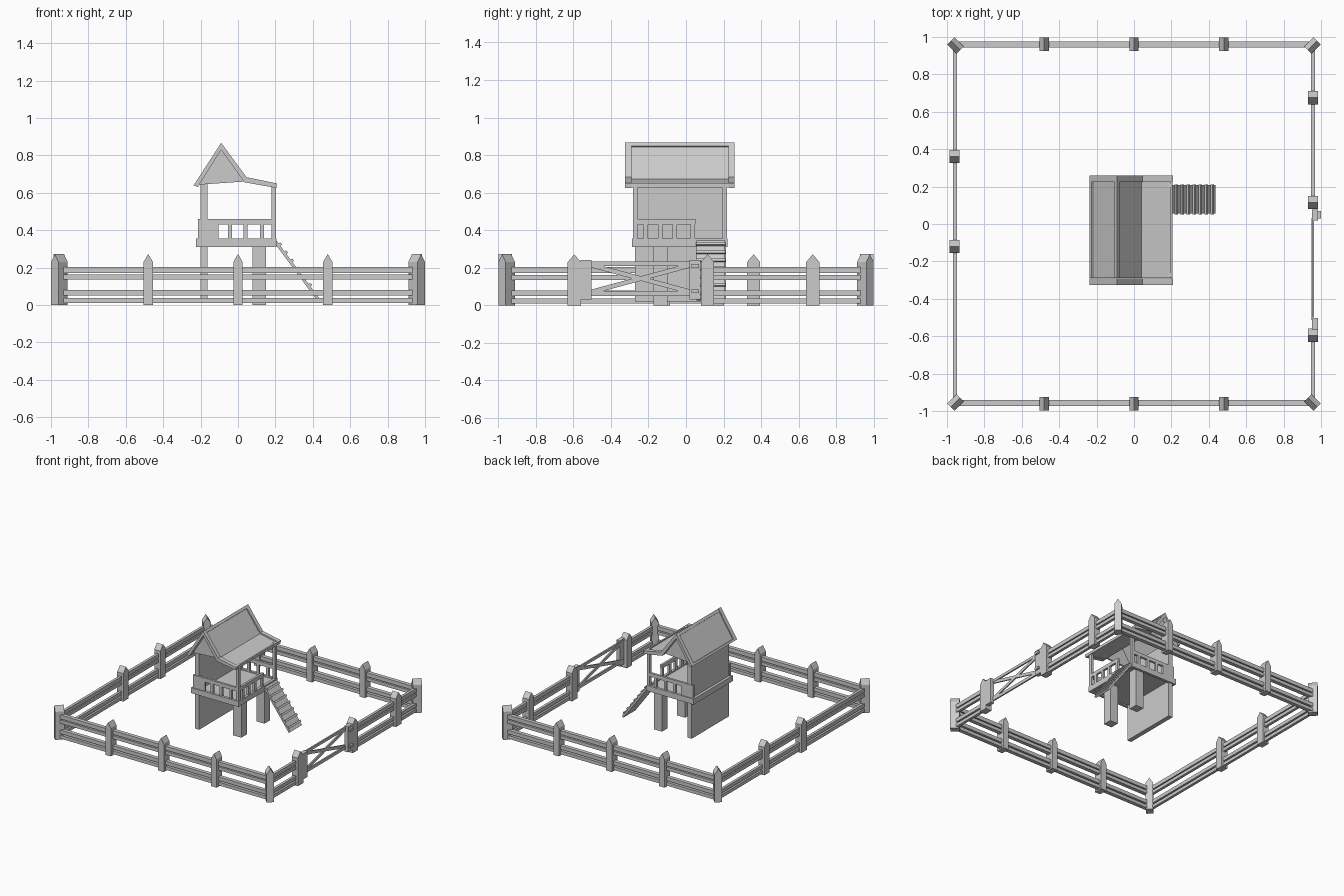
import bpy, bmesh
from math import radians, atan2, hypot
from mathutils import Matrix, Vector

if "Cube" in bpy.data.objects:
    bpy.data.objects.remove(bpy.data.objects["Cube"])


def finish(name, bm, matrix=None):
    bmesh.ops.recalc_face_normals(bm, faces=bm.faces)
    mesh = bpy.data.meshes.new(name)
    bm.to_mesh(mesh)
    bm.free()
    ob = bpy.data.objects.new(name, mesh)
    bpy.context.collection.objects.link(ob)
    if matrix:
        ob.matrix_world = matrix
    return ob


def prism(name, pts, y0, y1, matrix=None):
    """Extrude an x-z profile along y."""
    bm = bmesh.new()
    face = bm.faces.new([bm.verts.new((x, y0, z)) for x, z in pts])
    ext = bmesh.ops.extrude_face_region(bm, geom=[face])
    verts = [v for v in ext["geom"] if isinstance(v, bmesh.types.BMVert)]
    bmesh.ops.translate(bm, verts=verts, vec=(0, y1 - y0, 0))
    return finish(name, bm, matrix)


def box(name, x0, x1, y0, y1, z0, z1):
    return prism(name, [(x0, z0), (x1, z0), (x1, z1), (x0, z1)], y0, y1)


def post(name, x, y, width, depth, angle=0):
    w = width / 2
    m = Matrix.Translation((x, y, 0)) @ Matrix.Rotation(radians(angle), 4, 'Z')
    prism(name, [(-w, 0), (w, 0), (w, .23), (0, .272), (-w, .23)], -depth / 2, depth / 2, m)


def beam_yz(name, x0, x1, a, b, t):
    """Straight bar in the y-z plane from a to b."""
    d = Vector((b[0] - a[0], b[1] - a[1]))
    m = Matrix.Translation(((x0 + x1) / 2, (a[0] + b[0]) / 2, (a[1] + b[1]) / 2)) \
        @ Matrix.Rotation(atan2(d.y, d.x), 4, 'X')
    ob = box(name, (x0 - x1) / 2, (x1 - x0) / 2, -d.length / 2, d.length / 2, -t / 2, t / 2)
    ob.matrix_world = m


# Fence posts
for sx in (-1, 1):
    for sy in (-1, 1):
        post("corner_post", sx * .955, sy * .955, .055, .07, -45 * sx * sy)
for sy in (-1, 1):
    for x in (-.48, 0, .48):
        post("fence_post", x, sy * .962, .05, .072)
for x, ys in ((-.96, (-.12, .36)), (.957, (-.595, .115, .675))):
    for y in ys:
        post("side_fence_post", x, y, .07, .055, 90)

# Fence rails
for z0, z1 in ((.01, .037), (.05, .08), (.135, .162), (.171, .203)):
    for y in (-.957, .96):
        box("fence_rail", -.94, .94, y - .016, y + .016, z0, z1)
    for x, y0, y1 in ((-.958, -.94, .94), (.957, -.94, -.595), (.957, .115, .94)):
        box("side_fence_rail", x - .011, x + .011, y0, y1, z0, z1)

# Gate
for y0 in (-.563, .018):
    box("gate_stile", .953, .985, y0, y0 + .06, .03, .24)
for z0, z1 in ((.21, .232), (.05, .075)):
    box("gate_rail", .951, .963, -.55, .07, z0, z1)
beam_yz("gate_brace", .952, .962, (-.51, .07), (.03, .215), .024)
beam_yz("gate_brace", .950, .960, (-.51, .215), (.03, .07), .024)
for z in (.075, .21):
    box("gate_hinge", .98, 1.0, .03, .07, z - .01, z + .01)

# House supports and solid left wall
box("left_wall", -.2, -.162, -.272, .212, .02, .66)
for y in (-.135, .165):
    box("support_leg", .077, .15, y - .037, y + .037, 0, .32)

# Deck: floor and border boards
box("deck_floor", -.205, .19, -.27, .205, .32, .345)
for y0 in (-.287, .2):
    box("deck_border", -.225, .205, y0, y0 + .022, .31, .355)
for x0 in (-.225, .183):
    box("deck_border_side", x0, x0 + .022, -.287, .222, .31, .355)

# Front and back railings
for y0 in (-.28, .197):
    y1 = y0 + .018
    box("railing_top", -.213, .185, y0, y1, .43, .46)
    box("railing_panel", -.213, -.105, y0, y1, .355, .43)
    for x in (-.043, .04, .128):
        box("railing_baluster", x - .011, x + .011, y0, y1, .355, .43)
    yc = y0 + .009
    box("porch_post", .179, .202, yc - .012, yc + .012, .355, .65)

# Right railing, leaving the ladder opening
box("right_railing_top", .182, .2, -.28, .05, .43, .46)
for y in (-.215, -.137, -.06, .035):
    box("right_railing_baluster", .182, .2, y - .012, y + .012, .355, .43)

# Roof: thin skin with raised rim boards at both ends
prism("roof_skin", [(-.228, .637), (-.09, .853), (.041, .672), (.203, .64),
                    (.203, .63), (.036, .659), (-.09, .833), (-.217, .632)], -.29, .23)
for y0 in (-.325, .225):
    prism("roof_rim", [(-.237, .64), (-.09, .867), (.046, .683), (.208, .65),
                       (.205, .626), (.034, .656), (-.09, .83), (-.215, .63)], y0, y0 + .034)
prism("eave_board", [(-.237, .64), (-.228, .654), (-.206, .645), (-.215, .63)], -.29, .23)
box("porch_eave", .194, .207, -.29, .23, .628, .65)
prism("ridge_board", [(-.103, .847), (-.09, .867), (-.077, .849), (-.09, .835)], -.29, .23)
for y0 in (-.282, .207):
    prism("gable_panel", [(-.213, .643), (.035, .66), (-.09, .84)], y0, y0 + .015)

# Sloping ladder with cleats
top, foot = Vector((.205, .345)), Vector((.435, .035))
d = (foot - top).normalized()
n = Vector((-d.y, d.x))


def ladder_part(name, a, b, low, high, y0, y1):
    pts = [top + d * a + n * low, top + d * b + n * low,
           top + d * b + n * high, top + d * a + n * high]
    prism(name, [tuple(p) for p in pts], y0, y1)


length = (foot - top).length
ladder_part("ladder_plank", 0, length, -.016, 0, .055, .208)
for i in range(7):
    a = .02 + i * .054
    ladder_part("ladder_cleat", a, a + .016, 0, .011, .052, .211)
